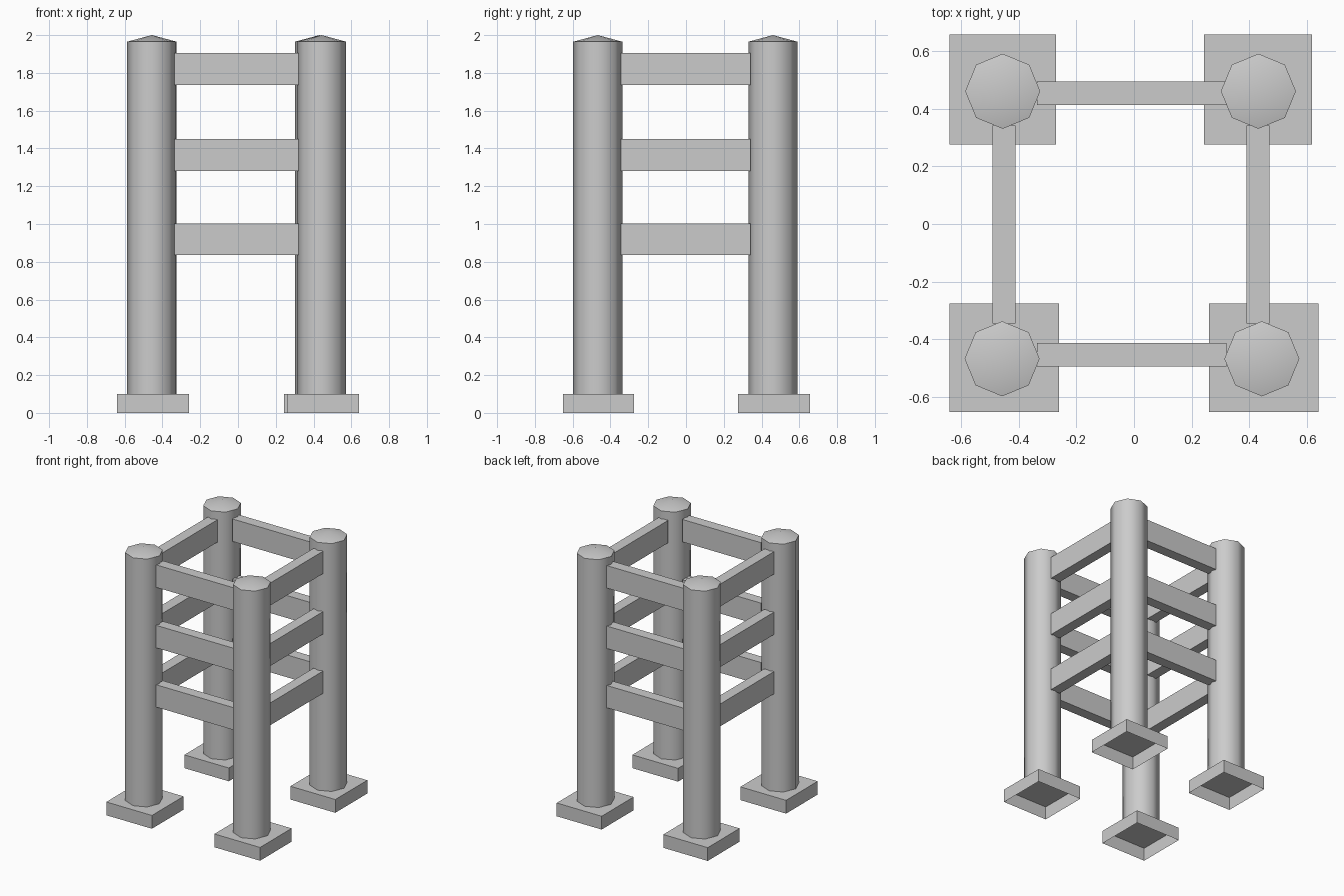
import bpy, bmesh, math
from mathutils import Matrix, Vector

if "Cube" in bpy.data.objects:
    bpy.data.objects.remove(bpy.data.objects["Cube"])


def finish(name, bm):
    bmesh.ops.recalc_face_normals(bm, faces=bm.faces)
    mesh = bpy.data.meshes.new(name)
    bm.to_mesh(mesh)
    bm.free()
    obj = bpy.data.objects.new(name, mesh)
    bpy.context.collection.objects.link(obj)
    return obj


def box(name, x0, x1, y0, y1, z0, z1, open_bottom=False):
    bm = bmesh.new()
    bmesh.ops.create_cube(bm, size=1)
    size = Vector((x1 - x0, y1 - y0, z1 - z0))
    centre = Vector((x0 + x1, y0 + y1, z0 + z1)) / 2
    bmesh.ops.transform(bm, verts=bm.verts,
                        matrix=Matrix.Translation(centre) @ Matrix.Diagonal(size.to_4d()))
    obj_bottom = [f for f in bm.faces if f.calc_center_median().z < z0 + 1e-4]
    bmesh.ops.recalc_face_normals(bm, faces=bm.faces)
    if open_bottom:
        bmesh.ops.delete(bm, geom=obj_bottom, context='FACES')
    return finish(name, bm)


def post(name, x, y, radius=0.13, sides=8):
    # Octagonal shaft, open below, with a shallow pointed cap
    bm = bmesh.new()
    rings = []
    for z in (0.1, 1.965):
        rings.append([bm.verts.new((x + radius * math.cos(math.tau * i / sides),
                                    y + radius * math.sin(math.tau * i / sides), z))
                      for i in range(sides)])
    tip = bm.verts.new((x, y, 2.0))
    low, high = rings
    for i in range(sides):
        j = (i + 1) % sides
        bm.faces.new((low[i], low[j], high[j], high[i]))
        bm.faces.new((high[i], high[j], tip))
    obj = finish(name, bm)
    bpy.ops.object.select_all(action='DESELECT')
    obj.select_set(True)
    bpy.context.view_layer.objects.active = obj
    bpy.ops.object.shade_smooth_by_angle(angle=math.radians(50))


# Posts and their hollow square feet: post centre, foot x range, foot y range
corners = {
    "front_left": (-0.457, -0.467, -0.64, -0.26, -0.652, -0.276),
    "front_right": (0.443, -0.467, 0.26, 0.64, -0.652, -0.276),
    "back_left": (-0.455, 0.46, -0.64, -0.27, 0.276, 0.656),
    "back_right": (0.431, 0.46, 0.243, 0.617, 0.276, 0.656),
}
for corner, (x, y, x0, x1, y0, y1) in corners.items():
    post(corner + "_post", x, y)
    box(corner + "_foot", x0, x1, y0, y1, 0, 0.1, open_bottom=True)

# Three rails on each side
sides = {
    "front": (-0.336, 0.32, -0.494, -0.413),
    "back": (-0.336, 0.32, 0.412, 0.493),
    "left": (-0.491, -0.411, -0.345, 0.342),
    "right": (0.39, 0.47, -0.345, 0.342),
}
levels = {"lower": (0.835, 1.003), "middle": (1.281, 1.45), "upper": (1.736, 1.905)}
for side, extent in sides.items():
    for level, heights in levels.items():
        box(f"{side}_{level}_rail", *extent, *heights)
